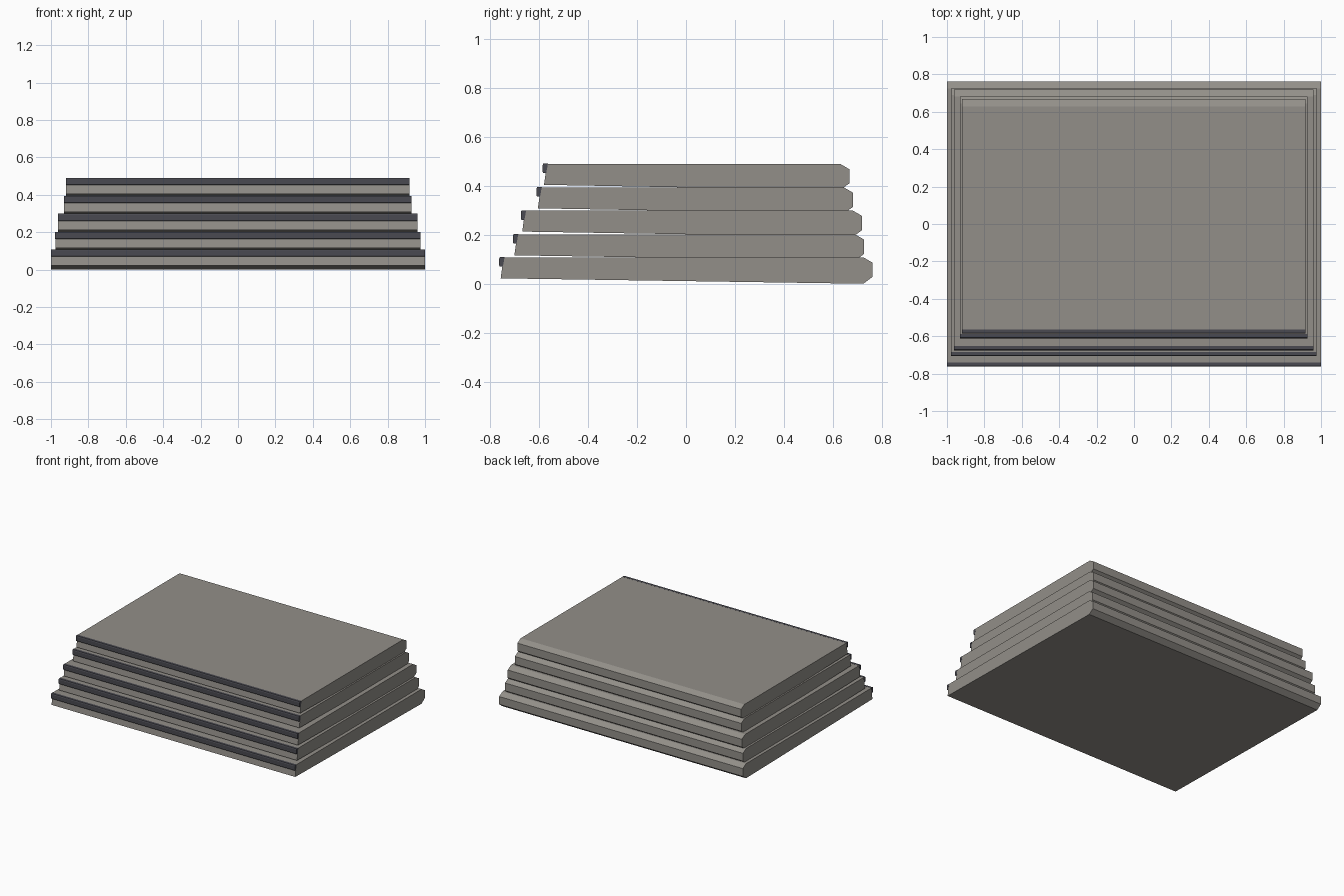
import bpy

if "Cube" in bpy.data.objects:
    bpy.data.objects.remove(bpy.data.objects["Cube"])


def material(name, rgb):
    m = bpy.data.materials.new(name)
    m.diffuse_color = (*rgb, 1.0)
    m.use_nodes = True
    m.node_tree.nodes["Principled BSDF"].inputs["Base Color"].default_value = m.diffuse_color
    return m


stone = material("warm grey stone", (0.29, 0.275, 0.25))
trim = material("dark nosing", (0.068, 0.068, 0.082))


def extrude_x(name, profile, x0, x1, mat):
    """Sweep a closed (y, z) profile from x0 to x1."""
    n = len(profile)
    verts = [(x, y, z) for x in (x0, x1) for y, z in profile]
    faces = [tuple(reversed(range(n))), tuple(range(n, 2 * n))]
    faces += [(i, (i + 1) % n, n + (i + 1) % n, n + i) for i in range(n)]
    mesh = bpy.data.meshes.new(name)
    mesh.from_pydata(verts, [], faces)
    mesh.materials.append(mat)
    obj = bpy.data.objects.new(name, mesh)
    bpy.context.collection.objects.link(obj)


# Each step: left x, right x, front y, back y, top z
steps = [
    (-1.0, 1.0, -0.757, 0.762, 0.108),
    (-0.977, 0.975, -0.701, 0.728, 0.202),
    (-0.962, 0.960, -0.669, 0.719, 0.299),
    (-0.931, 0.927, -0.605, 0.682, 0.394),
    (-0.920, 0.916, -0.580, 0.667, 0.490),
]

for i, (x0, x1, yf, yb, top) in enumerate(steps, 1):
    # Slab: leaning front, chamfered back, gently sloping underside
    slab = [(yf, top - 0.086), (yb - 0.038, top - 0.108), (yb, top - 0.080),
            (yb, top - 0.022), (yb - 0.038, top), (yf + 0.012, top)]
    extrude_x(f"step_slab_{i}", slab, x0, x1, stone)

    # Dark nosing along the upper front edge
    nosing = [(yf - 0.003, top - 0.038), (yf + 0.009, top - 0.038),
              (yf + 0.016, top + 0.0005), (yf - 0.003, top + 0.0005),
              (yf - 0.006, top - 0.006), (yf - 0.006, top - 0.033)]
    extrude_x(f"step_nosing_{i}", nosing, x0 - 0.0005, x1 + 0.0005, trim)
